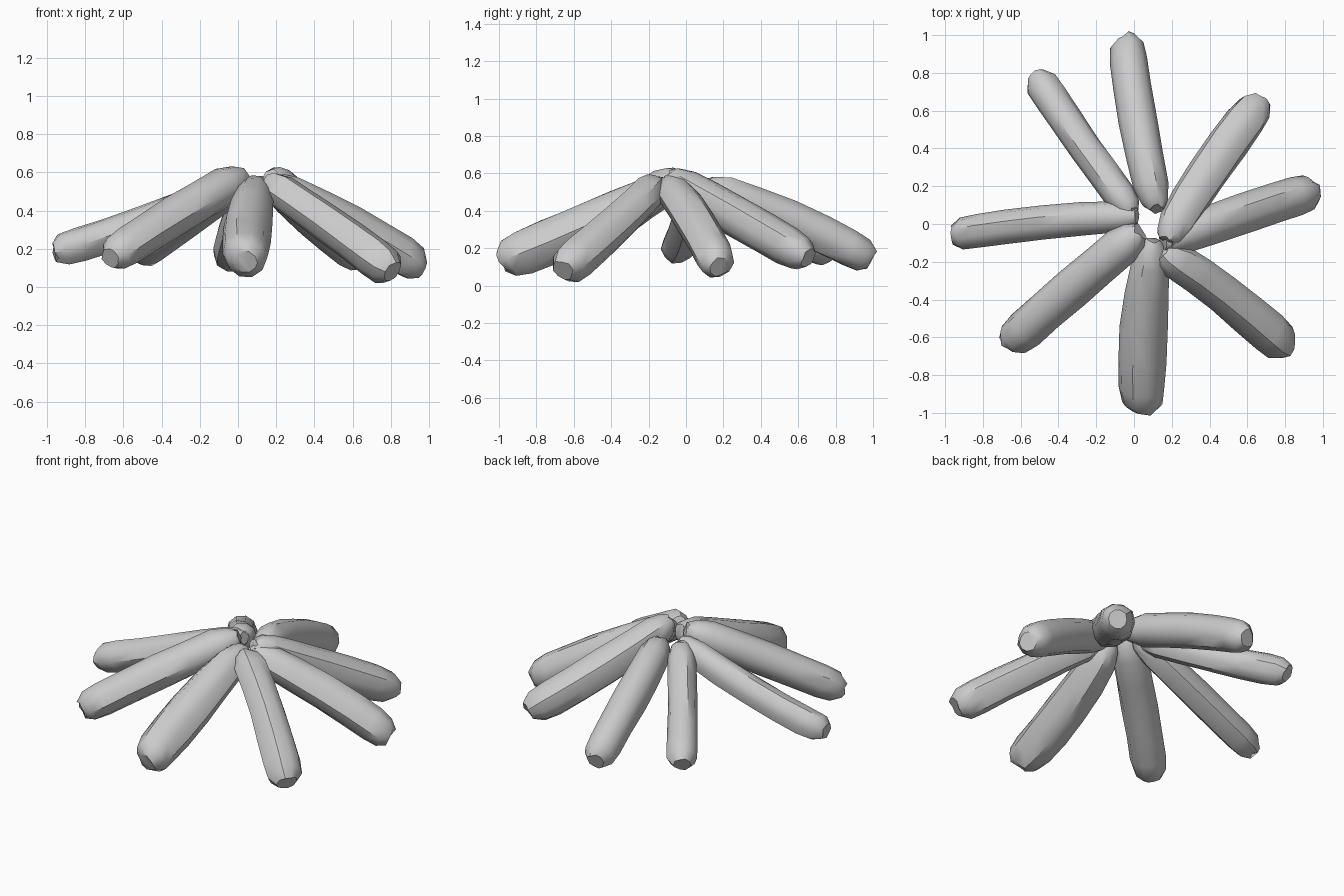
import bpy, bmesh, math, random
from mathutils import Vector

if "Cube" in bpy.data.objects:
    bpy.data.objects.remove(bpy.data.objects["Cube"])

random.seed(4)
SIDES = 10
# position along the log, radius factor (rounded ends)
PROFILE = [(0, .45), (.04, .78), (.13, 1), (.3, 1), (.5, 1), (.7, 1),
           (.86, 1), (.95, .92), (1, .55)]


def through(a, b, c, t):
    """Quadratic passing through a (t=0), b (t=.5) and c (t=1)."""
    return a * (2*t - 1) * (t - 1) + b * 4*t*(1 - t) + c * t*(2*t - 1)


def make_log(name, inner, mid, outer):
    """Each station is x, y, z, radius."""
    pts = [Vector(s[:3]) for s in (inner, mid, outer)]
    rad = [s[3] for s in (inner, mid, outer)]
    axis = (pts[2] - pts[0]).normalized()
    side = axis.cross(Vector((0, 0, 1))).normalized()
    up = side.cross(axis)
    wobble = [random.uniform(.96, 1.06) for _ in range(SIDES)]
    bm = bmesh.new()
    rings = []
    for t, f in PROFILE:
        c = through(*pts, t)
        r = through(*rad, t) * f
        ring = []
        for i in range(SIDES):
            a = math.tau * i / SIDES
            k = r * wobble[i] * random.uniform(.97, 1.03)
            p = c + side * math.cos(a) * k + up * math.sin(a) * k
            ring.append(bm.verts.new(p + axis * random.uniform(-.012, .012) * (t in (0, 1))))
        rings.append(ring)
    for a, b in zip(rings, rings[1:]):
        for i in range(SIDES):
            j = (i + 1) % SIDES
            bm.faces.new((a[i], a[j], b[j], b[i]))
    bm.faces.new(rings[0])
    bm.faces.new(rings[-1])
    bmesh.ops.recalc_face_normals(bm, faces=bm.faces)
    mesh = bpy.data.meshes.new(name)
    bm.to_mesh(mesh)
    bm.free()
    ob = bpy.data.objects.new(name, mesh)
    bpy.context.collection.objects.link(ob)
    bpy.ops.object.select_all(action='DESELECT')
    ob.select_set(True)
    bpy.context.view_layer.objects.active = ob
    bpy.ops.object.shade_smooth_by_angle(angle=math.radians(40))


# Eight logs leaning together into a campfire stack
make_log("log_back", (.12, .08, .53, .09), (.02, .55, .36, .105), (-.04, .99, .14, .095))
make_log("log_back_left", (-.01, .06, .53, .085), (-.26, .40, .35, .085), (-.52, .78, .17, .095))
make_log("log_left", (.02, .04, .54, .08), (-.48, .01, .34, .09), (-.96, -.06, .18, .09))
make_log("log_front_left", (.03, -.04, .58, .10), (-.33, -.345, .37, .105), (-.67, -.64, .15, .10))
make_log("log_front", (.10, -.08, .54, .085), (.045, -.55, .31, .125), (.04, -.99, .13, .11))
make_log("log_front_right", (.15, -.15, .55, .09), (.47, -.37, .33, .10), (.81, -.66, .08, .11))
make_log("log_right", (.15, -.10, .55, .09), (.58, .06, .33, .105), (.96, .18, .10, .10))
make_log("log_back_right", (.17, -.09, .58, .09), (.39, .27, .37, .11), (.67, .65, .15, .10))
